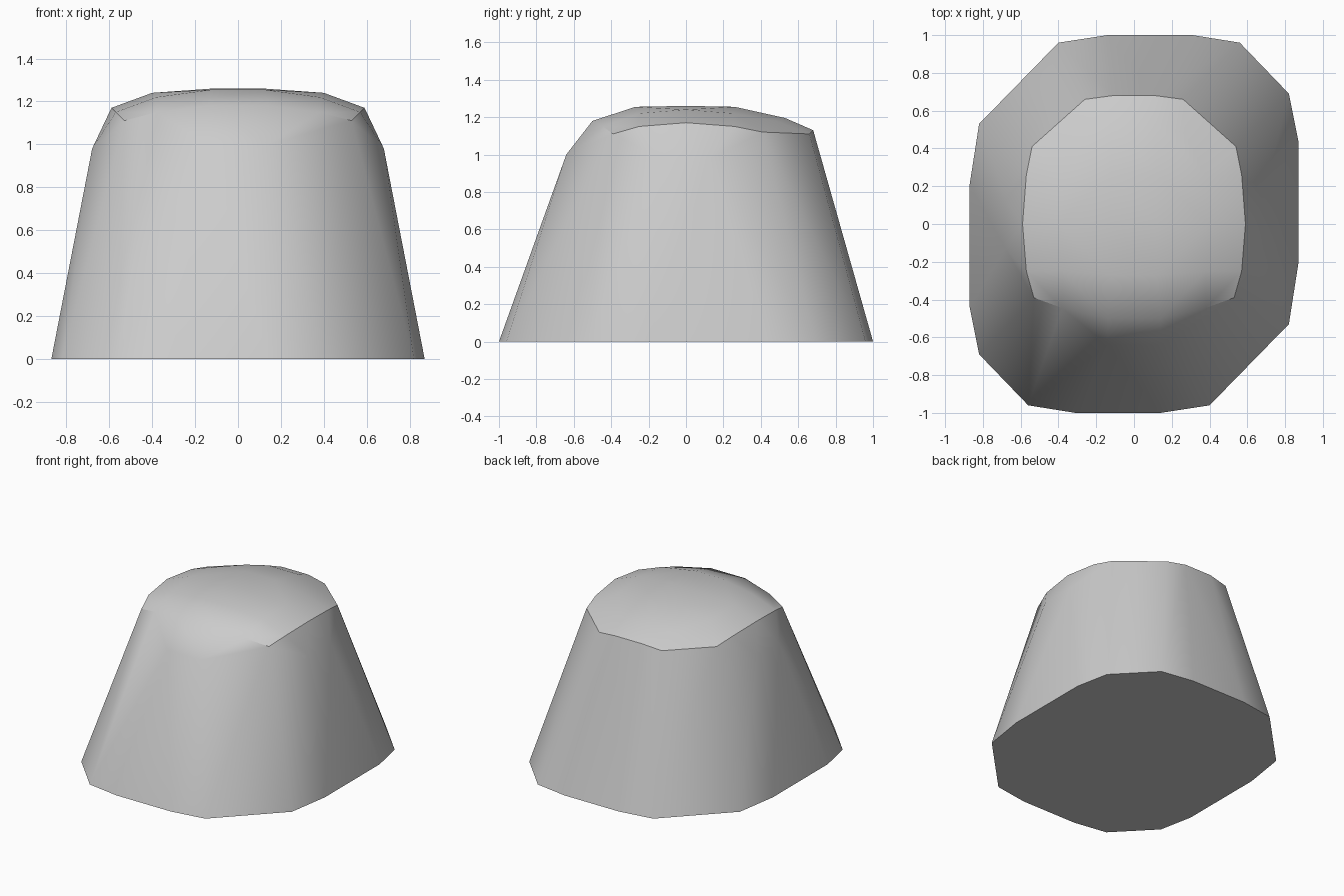
import bpy
import bmesh

default_cube = bpy.data.objects.get("Cube")
if default_cube:
    bpy.data.objects.remove(default_cube, do_unlink=True)


def make_material(name, colour):
    material = bpy.data.materials.new(name)
    material.use_nodes = True
    material.diffuse_color = colour
    material.node_tree.nodes["Principled BSDF"].inputs["Base Color"].default_value = colour
    return material


def half_turn(outline, height):
    """Repeat half an outline, turned half way round the vertical axis."""
    return [(sign * x, sign * y, height) for sign in (1, -1) for x, y in outline]


def mirror_x(points):
    return [(sign * x, y, z) for sign in (1, -1) for x, y, z in points]


def convex_solid(name, points, material):
    """Wrap the rings of points in one convex skin."""
    bm = bmesh.new()
    for point in points:
        bm.verts.new(point)
    bmesh.ops.remove_doubles(bm, verts=bm.verts, dist=0.001)
    result = bmesh.ops.convex_hull(bm, input=bm.verts)
    unused = [v for v in result["geom_interior"] if isinstance(v, bmesh.types.BMVert)]
    bmesh.ops.delete(bm, geom=unused, context="VERTS")
    bmesh.ops.recalc_face_normals(bm, faces=bm.faces)
    mesh = bpy.data.meshes.new(name)
    bm.to_mesh(mesh)
    bm.free()
    mesh.materials.append(material)
    solid = bpy.data.objects.new(name, mesh)
    bpy.context.collection.objects.link(solid)
    return solid


# Skewed foot outline, the same after half a turn
foot = half_turn([(0.87, -0.21), (0.87, 0.44), (0.82, 0.69), (0.56, 0.96),
                  (0.31, 1), (-0.14, 1), (-0.4, 0.96), (-0.82, 0.53)], 0)

# Bulge under the rim, on the front and the two sides
shoulder = mirror_x([(0.68, -0.13, 0.98), (0.68, 0.13, 0.98), (0.14, -0.64, 1)])

# Rim, from the middle of the back round to the middle of the front
rim = mirror_x([(0.11, 0.68, 1.13), (0.26, 0.66, 1.11), (0.54, 0.41, 1.12),
                (0.57, 0.26, 1.15), (0.59, 0, 1.17), (0.57, -0.25, 1.15),
                (0.53, -0.39, 1.11), (0.38, -0.445, 1.15), (0.14, -0.5, 1.18)])

# Low dome inside the rim
dome = mirror_x([(0.12, 0.26, 1.255), (0.12, -0.27, 1.255), (0.12, 0, 1.26),
                 (0.4, 0, 1.24), (0.38, 0.25, 1.22), (0.38, -0.25, 1.22),
                 (0.12, 0.53, 1.195), (0.27, 0.48, 1.18)])

body = convex_solid("domed_block", foot + shoulder + rim + dome,
                    make_material("light grey", (0.6, 0.6, 0.6, 1)))

# Smooth sides and dome, with the rim and foot left sharp
bpy.ops.object.select_all(action="DESELECT")
body.select_set(True)
bpy.context.view_layer.objects.active = body
bpy.ops.object.shade_smooth_by_angle(angle=0.6)
